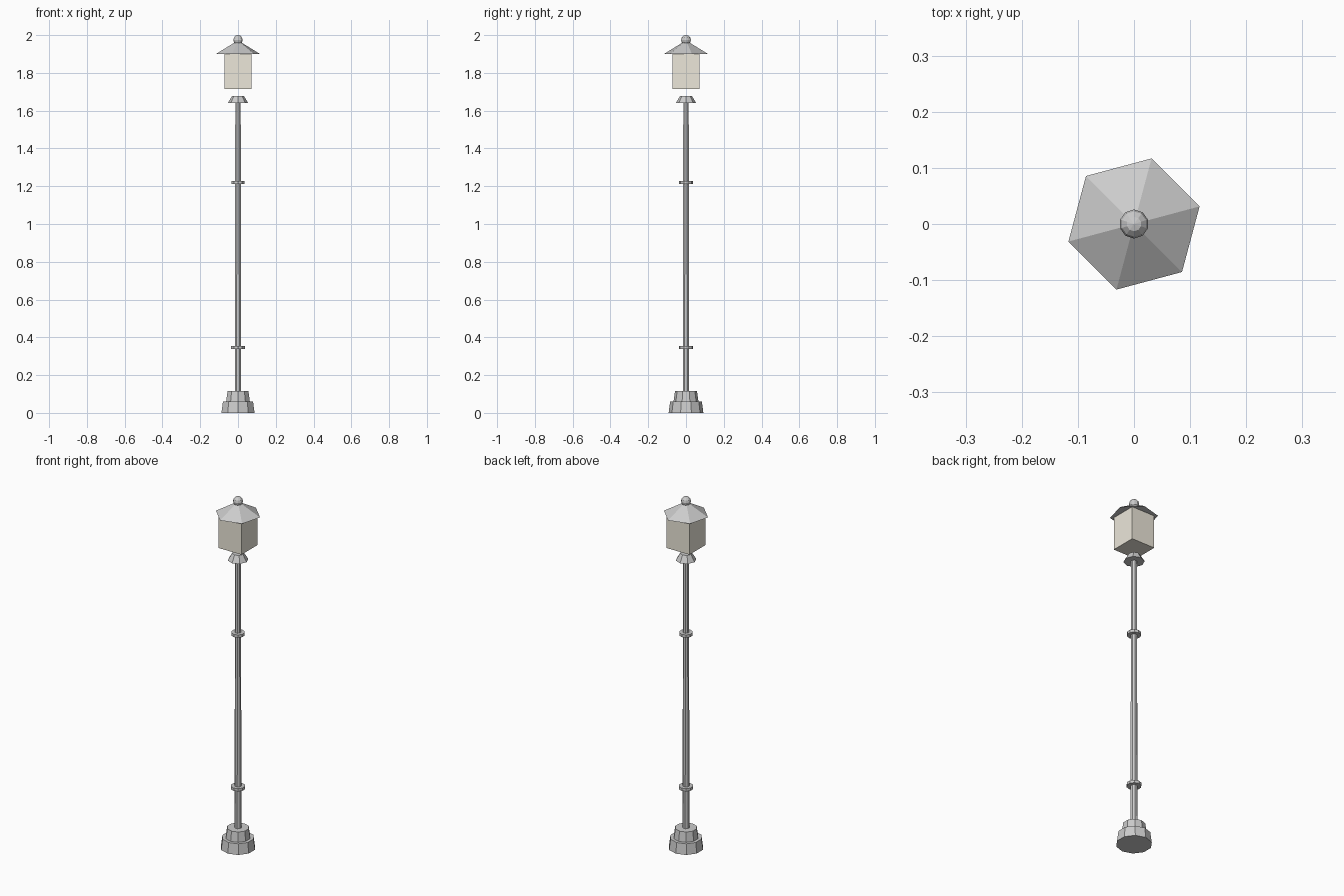
import bpy
from math import radians

if "Cube" in bpy.data.objects:
    bpy.data.objects.remove(bpy.data.objects["Cube"])


def frustum(name, sides, r1, r2, z1, z2, turn=0):
    """Flat-sided tapered section between two heights."""
    bpy.ops.mesh.primitive_cone_add(vertices=sides, radius1=r1, radius2=r2,
                                    depth=z2 - z1, location=(0, 0, (z1 + z2) / 2),
                                    rotation=(0, 0, radians(turn)))
    ob = bpy.context.object
    ob.name = name
    return ob


# Stepped ten-sided foot
frustum("base_lower", 10, 0.092, 0.084, 0.0, 0.06)
frustum("base_upper", 10, 0.066, 0.058, 0.06, 0.115)

# Slim tapering pole with two collars
frustum("pole", 8, 0.0185, 0.0155, 0.11, 1.66, 22.5)
for i, (z, r) in enumerate(((0.345, 0.038), (1.22, 0.036))):
    frustum(f"collar_{i + 1}", 10, r, r, z - 0.008, z + 0.008)

# Flared cap on top of the pole
frustum("lantern_bracket", 8, 0.054, 0.031, 1.64, 1.678)

# Square glass box
bpy.ops.mesh.primitive_cube_add(size=1, location=(0, 0, 1.808))
glass = bpy.context.object
glass.name = "lantern_glass"
glass.scale = (0.144, 0.144, 0.186)
mat = bpy.data.materials.new("cream_glass")
mat.diffuse_color = (0.84, 0.80, 0.70, 1)
mat.use_nodes = True
mat.node_tree.nodes["Principled BSDF"].inputs["Base Color"].default_value = mat.diffuse_color
glass.data.materials.append(mat)

# Six-sided roof and ball finial
frustum("lantern_roof", 6, 0.121, 0.0, 1.90, 1.972, 45)
bpy.ops.mesh.primitive_uv_sphere_add(segments=10, ring_count=6, radius=0.026,
                                     location=(0, 0, 1.974))
bpy.context.object.name = "finial"
